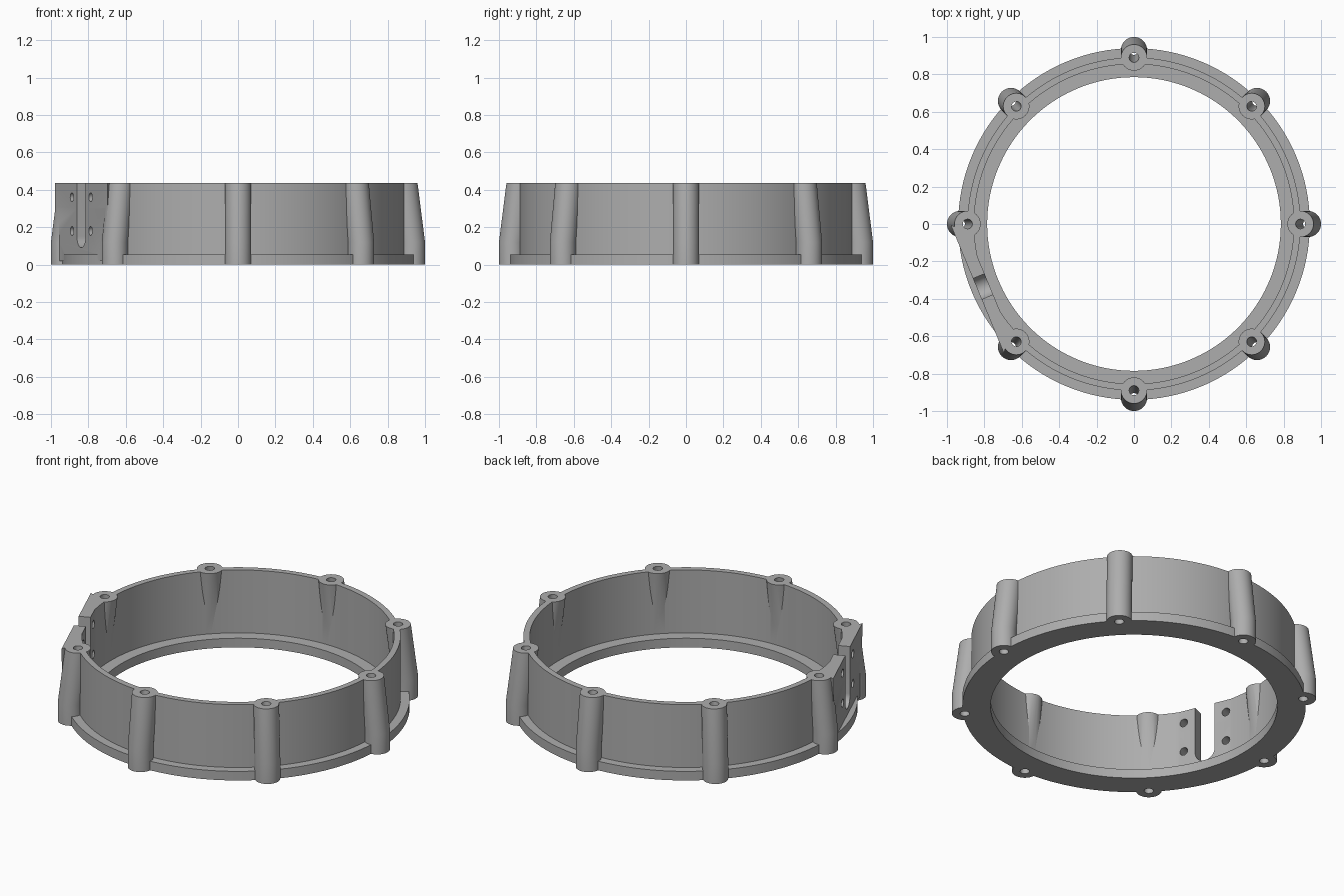
import bpy, bmesh
from math import sin, cos, pi, radians
from mathutils import Vector, Matrix

HEIGHT, POST_R, HOLE_R = 0.435, 0.07, 0.026
PLATE_ANGLE = radians(202.5)

old = bpy.data.objects.get("Cube")
if old:
    bpy.data.objects.remove(old, do_unlink=True)

grey = bpy.data.materials.new("mid grey")
grey.use_nodes = True
colour = (0.42, 0.42, 0.42, 1)
grey.diffuse_color = colour
grey.node_tree.nodes["Principled BSDF"].inputs["Base Color"].default_value = colour


def loft(name, loops, closed=False, matrix=Matrix()):
    """Skin a series of vertex loops; cap the ends unless closed into a ring."""
    bm = bmesh.new()
    rings = [[bm.verts.new(matrix @ Vector(p)) for p in loop] for loop in loops]
    n = len(rings[0])
    for i in range(len(rings) if closed else len(rings) - 1):
        a, b = rings[i], rings[(i + 1) % len(rings)]
        for j in range(n):
            k = (j + 1) % n
            bm.faces.new((a[j], a[k], b[k], b[j]))
    if not closed:
        bm.faces.new(rings[0])
        bm.faces.new(rings[-1])
    bmesh.ops.recalc_face_normals(bm, faces=bm.faces)
    mesh = bpy.data.meshes.new(name)
    bm.to_mesh(mesh)
    bm.free()
    mesh.materials.append(grey)
    obj = bpy.data.objects.new(name, mesh)
    bpy.context.collection.objects.link(obj)
    return obj


def circle(centre, z, radius, n):
    return [(centre + radius * cos(2 * pi * i / n), radius * sin(2 * pi * i / n), z)
            for i in range(n)]


def combine(target, other, operation):
    """Apply a boolean and drop the helper."""
    mod = target.modifiers.new(operation, 'BOOLEAN')
    mod.operation, mod.solver, mod.object = operation, 'EXACT', other
    bpy.context.view_layer.objects.active = target
    bpy.ops.object.modifier_apply(modifier=mod.name)
    bpy.data.objects.remove(other, do_unlink=True)


# Flanged ring: an L-shaped section revolved about z
section = [(0.785, 0), (0.94, 0), (0.94, 0.055), (0.89, 0.055),
           (0.89, HEIGHT), (0.855, HEIGHT), (0.855, 0.055), (0.785, 0.055)]
steps = 160
ring = loft("flanged_ring", [[(r * cos(2 * pi * i / steps), r * sin(2 * pi * i / steps), z)
                              for r, z in section] for i in range(steps)], closed=True)

# Flat mounting plate: local x points outwards, local y runs along the plate
to_plate = Matrix.Rotation(PLATE_ANGLE, 4, 'Z')
plate = loft("mounting_plate",
             [[(0.84, -0.3, z), (0.907, -w, z), (0.907, w, z), (0.84, 0.3, z)]
              for z, w in ((0.02, 0.32), (0.3, 0.365), (HEIGHT, 0.37))], matrix=to_plate)
combine(ring, plate, 'UNION')

# Leaning screw posts
turns = [Matrix.Rotation(i * pi / 4, 4, 'Z') for i in range(8)]
for turn in turns:
    post = loft("screw_post", [circle(c, z, POST_R, 40) for c, z in
                               ((0.93, 0), (0.93, 0.12), (0.89, HEIGHT))], matrix=turn)
    combine(ring, post, 'UNION')

# Screw holes following each post
for turn in turns:
    hole = loft("screw_hole", [circle(c, z, HOLE_R, 20) for c, z in
                               ((0.93, -0.1), (0.93, 0.12), (0.877, HEIGHT + 0.1))],
                matrix=turn)
    combine(ring, hole, 'DIFFERENCE')

# Open-topped slot with a round bottom
slot_r, slot_z = 0.06, 0.15
outline = [(slot_r, 0.6)] + [(slot_r * cos(pi * i / 16), slot_z - slot_r * sin(pi * i / 16))
                             for i in range(17)] + [(-slot_r, 0.6)]
slot = loft("plate_slot", [[(x, y, z) for y, z in outline] for x in (0.7, 1.1)],
            matrix=to_plate)
combine(ring, slot, 'DIFFERENCE')

# Four small holes beside the slot
for side in (-1, 1):
    for z in (0.18, 0.36):
        bolt = loft("bolt_hole", [[(x, side * 0.13 + 0.024 * cos(pi * i / 10),
                                    z + 0.024 * sin(pi * i / 10)) for i in range(20)]
                                  for x in (0.7, 1.1)], matrix=to_plate)
        combine(ring, bolt, 'DIFFERENCE')

# Smooth round walls, crisp edges
bpy.ops.object.select_all(action='DESELECT')
ring.select_set(True)
bpy.context.view_layer.objects.active = ring
bpy.ops.object.shade_smooth_by_angle(angle=radians(30))
